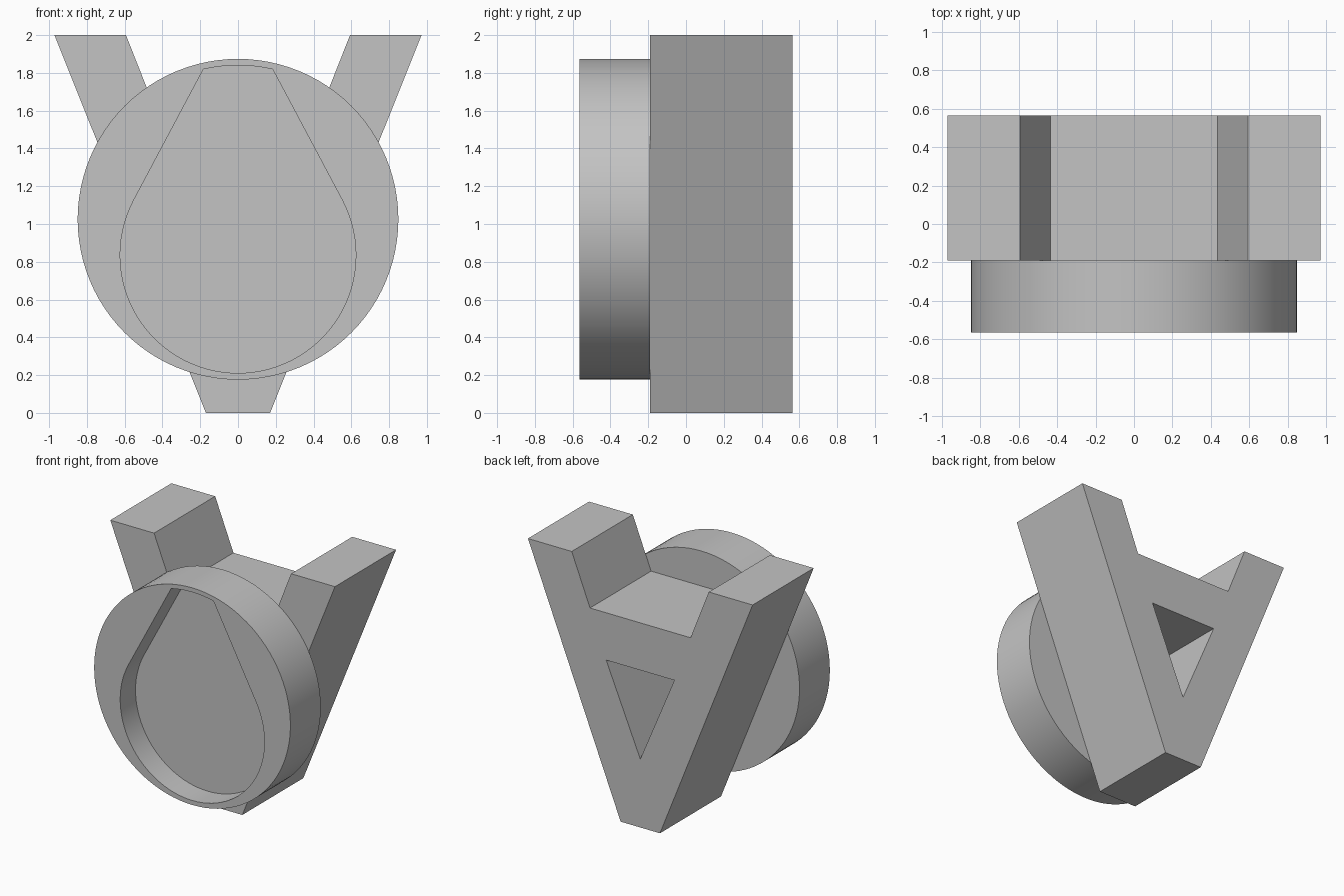
import bpy, bmesh
from math import sin, cos, pi, radians

cube = bpy.data.objects.get("Cube")
if cube:
    bpy.data.objects.remove(cube)

grey = bpy.data.materials.new("light_grey")
grey.use_nodes = True
COLOUR = (0.55, 0.55, 0.55, 1)
grey.diffuse_color = COLOUR
grey.node_tree.nodes["Principled BSDF"].inputs["Base Color"].default_value = COLOUR


def prism(name, outline, y0, y1):
    """Extrude an (x, z) outline from y0 back to y1."""
    bm = bmesh.new()
    face = bm.faces.new([bm.verts.new((x, y0, z)) for x, z in outline])
    ext = bmesh.ops.extrude_face_region(bm, geom=[face])
    moved = [v for v in ext["geom"] if isinstance(v, bmesh.types.BMVert)]
    bmesh.ops.translate(bm, verts=moved, vec=(0, y1 - y0, 0))
    bmesh.ops.recalc_face_normals(bm, faces=bm.faces)
    mesh = bpy.data.meshes.new(name)
    bm.to_mesh(mesh)
    bm.free()
    mesh.materials.append(grey)
    obj = bpy.data.objects.new(name, mesh)
    bpy.context.collection.objects.link(obj)
    return obj


def cut(obj, cutter):
    """Subtract the cutter, then discard it."""
    mod = obj.modifiers.new("cut", "BOOLEAN")
    mod.operation, mod.solver, mod.object = "DIFFERENCE", "EXACT", cutter
    bpy.ops.object.select_all(action="DESELECT")
    bpy.context.view_layer.objects.active = obj
    obj.select_set(True)
    bpy.ops.object.modifier_apply(modifier=mod.name)
    bpy.data.objects.remove(cutter)
    bpy.ops.object.shade_smooth_by_angle(angle=radians(20))


def arc(centre_z, radius, start, end, steps):
    """Points on an arc about x = 0, angles in degrees."""
    angles = [radians(start + (end - start) * i / steps) for i in range(steps + 1)]
    return [(radius * cos(a), centre_z + radius * sin(a)) for a in angles]


def mirrored(half):
    """Close a right-hand half outline with its mirror image."""
    return half + [(-x, z) for x, z in reversed(half)]


FRONT, SEAM, BACK = -0.565, -0.19, 0.565

# Inverted A-shaped body with a triangular window
body = prism("a_frame_body",
             mirrored([(0.17, 0), (0.972, 2), (0.593, 2), (0.435, 1.6)]), SEAM, BACK)
window = prism("window_cutter", [(0, 0.535), (0.295, 1.23), (-0.295, 1.23)],
               SEAM - 0.1, BACK + 0.1)
cut(body, window)

# Round disc with a teardrop pocket sunk halfway into its front
disc = prism("front_disc", arc(1.025, 0.849, 0, 360, 96)[:-1], FRONT, SEAM)
teardrop = arc(0.835, 0.624, -208, 28, 60) + arc(1.025, 0.815, 77, 103, 8)
pocket = prism("pocket_cutter", teardrop, FRONT - 0.1, FRONT + 0.19)
cut(disc, pocket)
